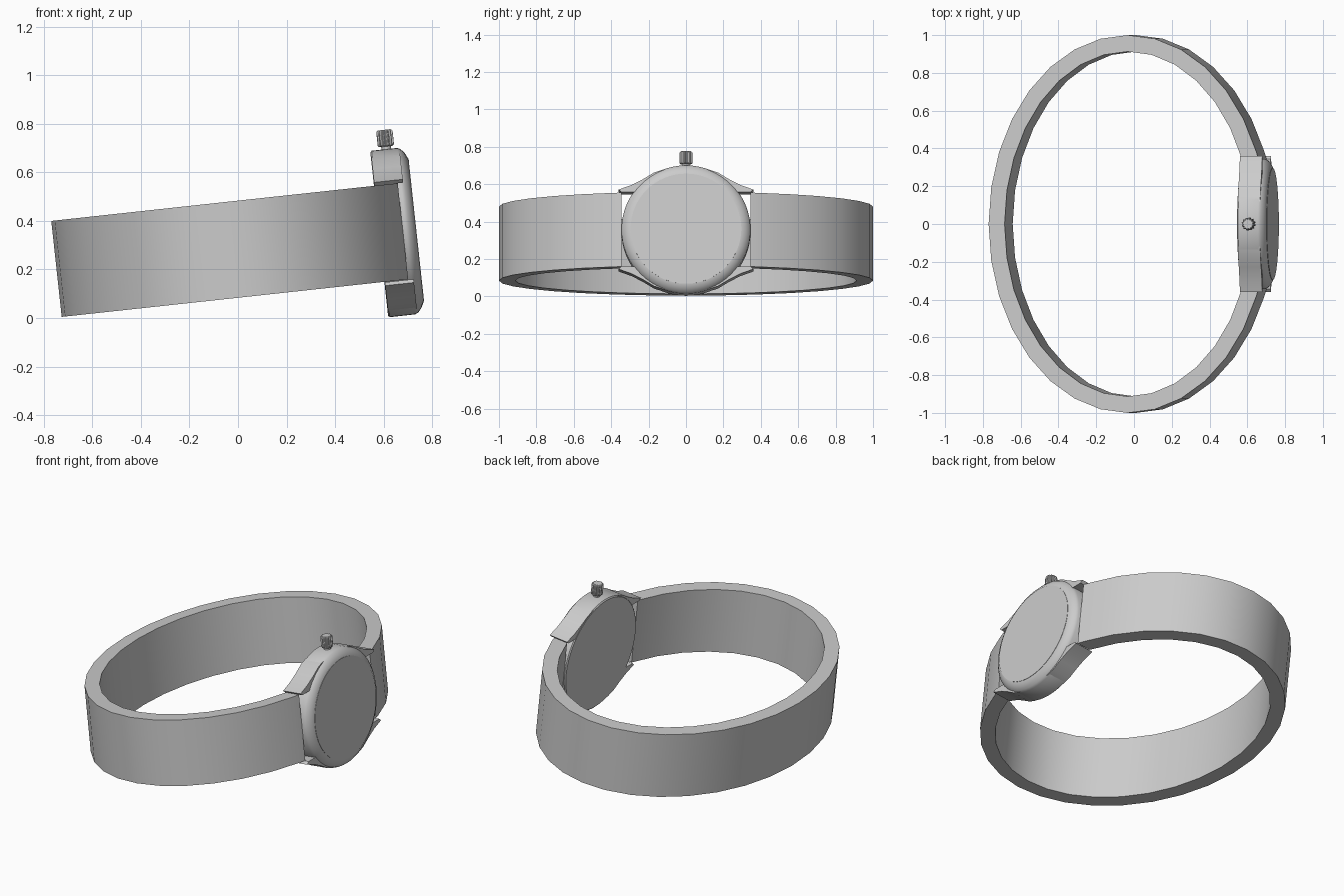
import bpy, math
from mathutils import Matrix, Vector

if "Cube" in bpy.data.objects:
    bpy.data.objects.remove(bpy.data.objects["Cube"])

# Watch is modelled upright, (u = outwards, y, w = up), then tipped back about y
TILT = Matrix.Rotation(-math.radians(6.2), 4, 'Y')
CW = 0.281          # height of the case centre
R = 0.345           # case radius


def make(name, verts, faces, angle=30):
    me = bpy.data.meshes.new(name)
    me.from_pydata([TILT @ Vector(v) for v in verts], [], faces)
    ob = bpy.data.objects.new(name, me)
    bpy.context.collection.objects.link(ob)
    bpy.ops.object.select_all(action='DESELECT')
    ob.select_set(True)
    bpy.context.view_layer.objects.active = ob
    bpy.ops.object.mode_set(mode='EDIT')
    bpy.ops.mesh.select_all(action='SELECT')
    bpy.ops.mesh.normals_make_consistent(inside=False)
    bpy.ops.object.mode_set(mode='OBJECT')
    bpy.ops.object.shade_smooth_by_angle(angle=math.radians(angle))
    return ob


def loft(name, rings, angle=30):
    """Skin a list of equal-length closed rings and cap both ends."""
    n = len(rings[0])
    verts = [v for r in rings for v in r]
    faces = [(k * n + i, k * n + (i + 1) % n, (k + 1) * n + (i + 1) % n, (k + 1) * n + i)
             for k in range(len(rings) - 1) for i in range(n)]
    faces += [tuple(range(n)), tuple(range(len(verts) - n, len(verts)))]
    return make(name, verts, faces, angle)


def disc(u, r, n=64):
    return [(u, r * math.cos(2 * math.pi * i / n), CW + r * math.sin(2 * math.pi * i / n))
            for i in range(n)]


# Strap: open elliptical band, 32-sided, ending at the case
def strap_point(a, b, i):
    end = math.asin(0.345 / b)
    t = {1: end, 31: 2 * math.pi - end}.get(i, i * math.pi / 16)
    return 0.019 + a * math.cos(t), b * math.sin(t)


sections = []
for i in range(1, 32):
    o, q = strap_point(0.741, 1.0, i), strap_point(0.656, 0.913, i)
    sections.append([(*o, 0.083), (*o, 0.481), (*q, 0.481), (*q, 0.083)])
loft("strap", sections)

# Case body with a rounded front bezel
loft("case", [disc(u, r) for u, r in
              [(0.616, 0.338), (0.622, R), (0.728, R), (0.742, 0.338), (0.757, 0.32), (0.768, 0.297)]])

# Flat dial glass
loft("dial", [disc(0.76, 0.296), disc(0.770, 0.296)])

# Four horn-shaped lugs
LUG = [(0.10, 0.30), (0.12, 0.322), (0.17, 0.306), (0.23, 0.270), (0.29, 0.239),
       (0.36, 0.214), (0.345, 0.200), (0.27, 0.200), (0.20, 0.205)]
for sy, side in ((1, "left"), (-1, "right")):
    for sw, level in ((1, "upper"), (-1, "lower")):
        loft(f"lug_{level}_{side}",
             [[(u, sy * y, CW + sw * v) for y, v in LUG] for u in (0.618, 0.737)])


# Fluted winding crown on a short stem
def crown_ring(w, r, flute):
    n = 48
    return [(0.683 + k * math.cos(2 * math.pi * i / n), k * math.sin(2 * math.pi * i / n), CW + w)
            for i in range(n) for k in [r * (1 - flute * (i % 4 in (0, 1)))]]


loft("crown_stem", [crown_ring(0.33, 0.02, 0), crown_ring(0.37, 0.02, 0)])
loft("crown", [crown_ring(w, r, 0.14) for w, r in
               [(0.356, 0.028), (0.361, 0.034), (0.418, 0.034), (0.425, 0.028)]])
